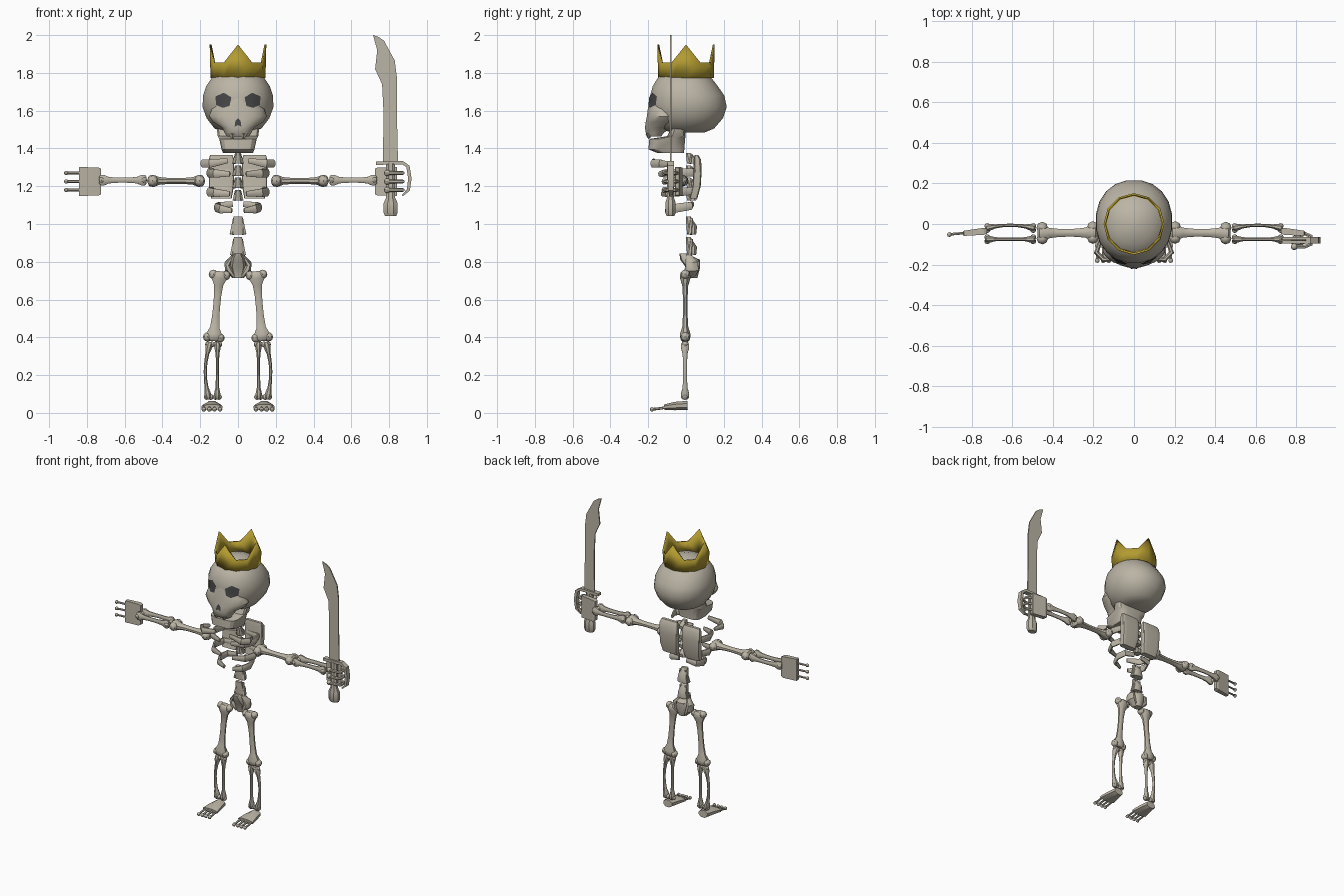
import bpy
import bmesh
from math import sin, cos, pi, radians, copysign
from mathutils import Vector, Matrix
from mathutils.bvhtree import BVHTree

old_cube = bpy.data.objects.get("Cube")
if old_cube:
    bpy.data.objects.remove(old_cube)


def material(name, colour):
    mat = bpy.data.materials.new(name)
    mat.use_nodes = True
    mat.diffuse_color = (*colour, 1)
    mat.node_tree.nodes["Principled BSDF"].inputs["Base Color"].default_value = (*colour, 1)
    return mat


BONE = material("bone", (0.5, 0.46, 0.38))
GOLD = material("gold", (0.45, 0.33, 0.03))
DARK = material("socket dark", (0.06, 0.06, 0.06))


def finish(bm, name, mat=BONE, angle=40):
    bmesh.ops.recalc_face_normals(bm, faces=bm.faces)
    mesh = bpy.data.meshes.new(name)
    bm.to_mesh(mesh)
    bm.free()
    mesh.materials.append(mat)
    obj = bpy.data.objects.new(name, mesh)
    bpy.context.collection.objects.link(obj)
    bpy.ops.object.select_all(action="DESELECT")
    obj.select_set(True)
    bpy.context.view_layer.objects.active = obj
    bpy.ops.object.shade_smooth_by_angle(angle=radians(angle))
    return obj


def add_loft(bm, rings):
    """Skin a list of point rings and cap both ends."""
    rows = [[bm.verts.new(p) for p in ring] for ring in rings]
    n = len(rows[0])
    for low, high in zip(rows, rows[1:]):
        for i in range(n):
            j = (i + 1) % n
            bm.faces.new((low[i], low[j], high[j], high[i]))
    bm.faces.new(rows[0])
    bm.faces.new(rows[-1])


def add_stack(bm, levels, power=2.0, n=20, x=0.0):
    """Horizontal rounded sections: height, half width, front y, back y."""
    rings = []
    for z, half, front, back in levels:
        ring = []
        for i in range(n):
            c, s = cos(2 * pi * (i + 0.5) / n), sin(2 * pi * (i + 0.5) / n)
            px = copysign(abs(c) ** (2 / power), c) * half
            py = copysign(abs(s) ** (2 / power), s) * (back - front) / 2
            ring.append(Vector((x + px, (front + back) / 2 + py, z)))
        rings.append(ring)
    add_loft(bm, rings)


def add_tube(bm, points, sizes, up, n=8):
    """Sweep an ellipse; each size is (across, along the up vector)."""
    points = [Vector(p) for p in points]
    rings = []
    for i, p in enumerate(points):
        t = (points[min(i + 1, len(points) - 1)] - points[max(i - 1, 0)]).normalized()
        side = t.cross(Vector(up)).normalized()
        top = side.cross(t)
        a, b = sizes[i]
        rings.append([p + side * a * cos(2 * pi * (k + 0.5) / n)
                      + top * b * sin(2 * pi * (k + 0.5) / n) for k in range(n)])
    add_loft(bm, rings)


def add_ball(bm, centre, radius):
    bmesh.ops.create_uvsphere(bm, u_segments=8, v_segments=6, radius=radius,
                              matrix=Matrix.Translation(centre))


SHAPE = [(0, .5), (.03, .85), (.1, .9), (.2, .5), (.35, .4), (.5, .38),
         (.65, .4), (.8, .5), (.9, .9), (.97, .85), (1, .5)]


def long_bone(name, start, end, across, depth, up, shaft=1.0, bow=(0, 0, 0)):
    """Slim shaft with flared ends, each with a pair of knuckles."""
    start, end, bow = Vector(start), Vector(end), Vector(bow)
    bm = bmesh.new()
    pts = [start.lerp(end, t) + bow * sin(pi * t) for t, k in SHAPE]
    sizes = [(across * k * (shaft if k < .6 else 1), depth * k * (shaft if k < .6 else 1))
             for t, k in SHAPE]
    add_tube(bm, pts, sizes, up)
    axis = (end - start).normalized()
    side = axis.cross(Vector(up)).normalized()
    r = min(across, depth) * 0.75
    for tip in (start + axis * r * .8, end - axis * r * .8):
        for s in (1, -1):
            add_ball(bm, tip + side * s * (across - r * .7), r)
    finish(bm, name)


def digit(name, points, radius):
    bm = bmesh.new()
    add_tube(bm, points, [(radius, radius)] * len(points), (0, 0.1, 1), 6)
    add_ball(bm, points[-1], radius * 1.7)
    finish(bm, name)


# Skull: cranium and projecting face
bm = bmesh.new()
add_stack(bm, [(1.485, .07, -.08, .1), (1.505, .125, -.14, .15), (1.56, .168, -.18, .198),
               (1.62, .19, -.195, .218), (1.68, .187, -.192, .205), (1.73, .17, -.178, .17),
               (1.775, .14, -.15, .135), (1.81, .09, -.1, .09), (1.83, .03, -.035, .03)], 2.15)
add_stack(bm, [(1.462, .058, -.2, -.13), (1.48, .07, -.213, -.12), (1.51, .085, -.218, -.08),
               (1.54, .135, -.214, -.03), (1.57, .155, -.208, -.03), (1.61, .14, -.203, -.03),
               (1.67, .09, -.19, -.03)], 2.15)
surface = BVHTree.FromBMesh(bm)
finish(bm, "skull")


def dark_plate(name, outline):
    """Thin plate that follows the front of the skull."""
    bm = bmesh.new()
    mid = sum((Vector(p) for p in outline), Vector((0, 0))) / len(outline)

    def vert(p):
        hit = surface.ray_cast(Vector((p.x, -1, p.y)), Vector((0, 1, 0)))[0]
        return bm.verts.new((p.x, (hit.y if hit else -.2) - .005, p.y))
    rim, inner = ([vert(mid.lerp(Vector(p), k)) for p in outline] for k in (1, .5))
    centre = vert(mid)
    for i in range(len(outline)):
        j = (i + 1) % len(outline)
        bm.faces.new((rim[i], rim[j], inner[j], inner[i]))
        bm.faces.new((inner[i], inner[j], centre))
    bmesh.ops.recalc_face_normals(bm, faces=bm.faces)
    finish(bm, name, DARK)


EYE = [(.035, 1.67), (.075, 1.695), (.12, 1.675), (.115, 1.63), (.08, 1.615), (.045, 1.625)]
for s, tag in ((1, "left"), (-1, "right")):
    dark_plate(tag + "_eye_socket", [(s * x, z) for x, z in EYE])
dark_plate("nose_hole", [(-.018, 1.515), (-.014, 1.545), (0, 1.56), (.014, 1.545), (.018, 1.515), (0, 1.525)])

# Jaw and upper teeth
bm = bmesh.new()
add_stack(bm, [(1.375, .08, -.15, -.01), (1.395, .088, -.2, -.008), (1.45, .1, -.195, -.004),
               (1.465, .108, -.1, -.002), (1.53, .118, -.07, 0)], 4, 16)
finish(bm, "jaw", angle=30)
for s in (1, -1):
    bm = bmesh.new()
    add_tube(bm, [(s * .03, -.2, 1.48), (s * .03, -.195, 1.452)], [(.025, .015), (.006, .006)], (0, 1, 0), 6)
    finish(bm, "upper_tooth")

# Crown: twelve-sided band with four tall points
bm = bmesh.new()
band = []
for i in range(12):
    a = 2 * pi * i / 12
    x, y = .15 * cos(a), .152 * sin(a)
    top = 1.95 if i % 3 == 0 else 1.855
    band.append((bm.verts.new((x * .97, y * .97, 1.772)), bm.verts.new((x, y, top))))
for i in range(12):
    (a, b), (c, d) = band[i], band[(i + 1) % 12]
    bm.faces.new((a, c, d, b))
crown = finish(bm, "crown", GOLD, 10)
crown.modifiers.new("thickness", "SOLIDIFY").thickness = .01

# Spine: chest vertebrae, then two larger loose ones
for z, h, w in ((1.32, .055, .026), (1.255, .055, .026), (1.19, .055, .026), (1.125, .055, .026),
                (.945, .095, .04), (.835, .095, .038)):
    bm = bmesh.new()
    add_stack(bm, [(z, w, .005, .055), (z + h * .45, w * .8, 0, .06), (z + h, w * .6, 0, .025)], 3, 8)
    for s in (1, -1):
        add_tube(bm, [(s * w * .8, .02, z), (s * w * .5, .03, z + h * .9)],
                 [(w * .35, w * .35), (w * .2, w * .2)], (0, 1, 0), 6)
    finish(bm, "vertebra")

# Pelvis with two side wings
bm = bmesh.new()
add_stack(bm, [(.715, .025, .01, .06), (.77, .045, 0, .075), (.81, .04, -.03, .075), (.845, .018, -.035, 0)], 2.5, 10)
for s in (1, -1):
    add_tube(bm, [(s * .02, .03, .72), (s * .05, .03, .76), (s * .055, .03, .79), (s * .025, .01, .835)],
             [(.012, .02), (.022, .04), (.018, .035), (.008, .015)], (0, 1, 0), 8)
finish(bm, "pelvis")

RIB = [(.25, .045), (.85, .035), (1, -.04), (.8, -.11), (.28, -.14)]
for s, tag in ((1, "left"), (-1, "right")):
    # Collar bones, ribs and shoulder blades
    bm = bmesh.new()
    add_tube(bm, [(s * .165, -.08, 1.315), (s * .185, -.14, 1.32), (s * .15, -.175, 1.32), (s * .055, -.17, 1.335)],
             [(.008, .012), (.014, .024), (.014, .024), (.008, .014)], (0, 0, 1))
    finish(bm, tag + "_collar_bone")
    for z, width, reach, drop in ((1.275, .155, 1, .01), (1.18, .155, .9, .02), (1.105, .115, .75, .035)):
        bm = bmesh.new()
        pts = [(s * x * width, y * reach, z - drop * i / 4) for i, (x, y) in enumerate(RIB)]
        add_tube(bm, pts, [(.009, .016), (.012, .022), (.012, .025), (.012, .024), (.008, .014)], (0, 0, 1))
        finish(bm, tag + "_rib")
    bm = bmesh.new()
    add_stack(bm, [(1.135, .055, .02, .06), (1.2, .066, .035, .078), (1.28, .068, .04, .083),
                   (1.34, .068, .04, .08), (1.365, .06, .045, .065)], 6, 16, s * .088)
    finish(bm, tag + "_shoulder_blade", angle=30)

    # Arm
    long_bone(tag + "_upper_arm", (s * .18, -.042, 1.228), (s * .475, -.045, 1.228), .047, .038, (0, 0, 1), 1.15)
    for y, bow in ((-.02, .014), (-.075, 0)):
        long_bone(tag + "_forearm", (s * .485, y, 1.232), (s * .735, y, 1.232), .02, .034, (0, 0, 1), 1.1, (0, bow, 0))

    # Palm and fingers; the left ones curl round the grip
    bm = bmesh.new()
    add_tube(bm, [(s * .725, -.036, 1.225), (s * .74, -.036, 1.225), (s * .838, -.046, 1.225), (s * .842, -.046, 1.225)],
             [(.018, .095), (.024, .105), (.018, .108), (.014, .1)], (0, 0, 1), 4)
    finish(bm, tag + "_palm", angle=20)
    for z in (1.18, 1.225, 1.27):
        path = [(s * .835, -.045, z), (s * .88, -.048, z), (s * .91, -.052, z)]
        if s > 0:
            path = [(.835, -.045, z), (.872, -.06, z), (.873, -.1, z), (.84, -.112, z), (.79, -.112, z)]
        digit(tag + "_finger", path, .007 if s < 0 else .01)

    # Leg
    long_bone(tag + "_thigh", (s * .096, -.004, .75), (s * .13, -.004, .38), .05, .033, (0, 1, 0), 1.05)
    long_bone(tag + "_inner_shin", (s * .108, -.005, .375), (s * .11, -.005, .072), .02, .026, (0, 1, 0), 1.1)
    long_bone(tag + "_outer_shin", (s * .148, -.005, .375), (s * .155, -.005, .072), .021, .026, (0, 1, 0), 1.1,
              (s * .022, 0, 0))

    # Foot and toes
    bm = bmesh.new()
    add_tube(bm, [(s * .138, .008, .04), (s * .138, -.06, .036), (s * .138, -.115, .03)],
             [(.036, .026), (.05, .024), (.06, .016)], (0, 0, 1), 8)
    finish(bm, tag + "_foot", angle=30)
    for x in (.095, .124, .152, .181):
        digit(tag + "_toe", [(s * x, -.11, .028), (s * x, -.15, .022), (s * x, -.18, .019)], .007)

# Curved sword: blade, grip with pommel, and knuckle guard
BLADE = [(.768, 1.33), (.77, 1.6), (.763, 1.74), (.726, 1.82), (.737, 1.92), (.715, 2.0),
         (.745, 1.99), (.773, 1.97), (.83, 1.865), (.842, 1.77), (.842, 1.55), (.847, 1.33)]
bm = bmesh.new()
flat = bm.faces.new([bm.verts.new((x, -.084, z)) for x, z in BLADE])
side = bmesh.ops.extrude_face_region(bm, geom=[flat])["geom"]
bmesh.ops.translate(bm, vec=(0, .008, 0), verts=[v for v in side if isinstance(v, bmesh.types.BMVert)])
finish(bm, "sword_blade", angle=20)
bm = bmesh.new()
add_tube(bm, [(.808, -.082, z) for z in (1.042, 1.06, 1.11, 1.14, 1.32)],
         [(.032, .022), (.04, .03), (.04, .03), (.026, .02), (.026, .02)], (0, 1, 0))
finish(bm, "sword_grip", angle=30)
bm = bmesh.new()
add_tube(bm, [(x, -.08, z) for x, z in ((.73, 1.322), (.87, 1.325), (.9, 1.305), (.91, 1.24), (.902, 1.18), (.87, 1.15))],
         [(.013, .024)] * 4 + [(.012, .02), (.006, .012)], (0, 1, 0), 4)
finish(bm, "sword_guard", angle=30)
